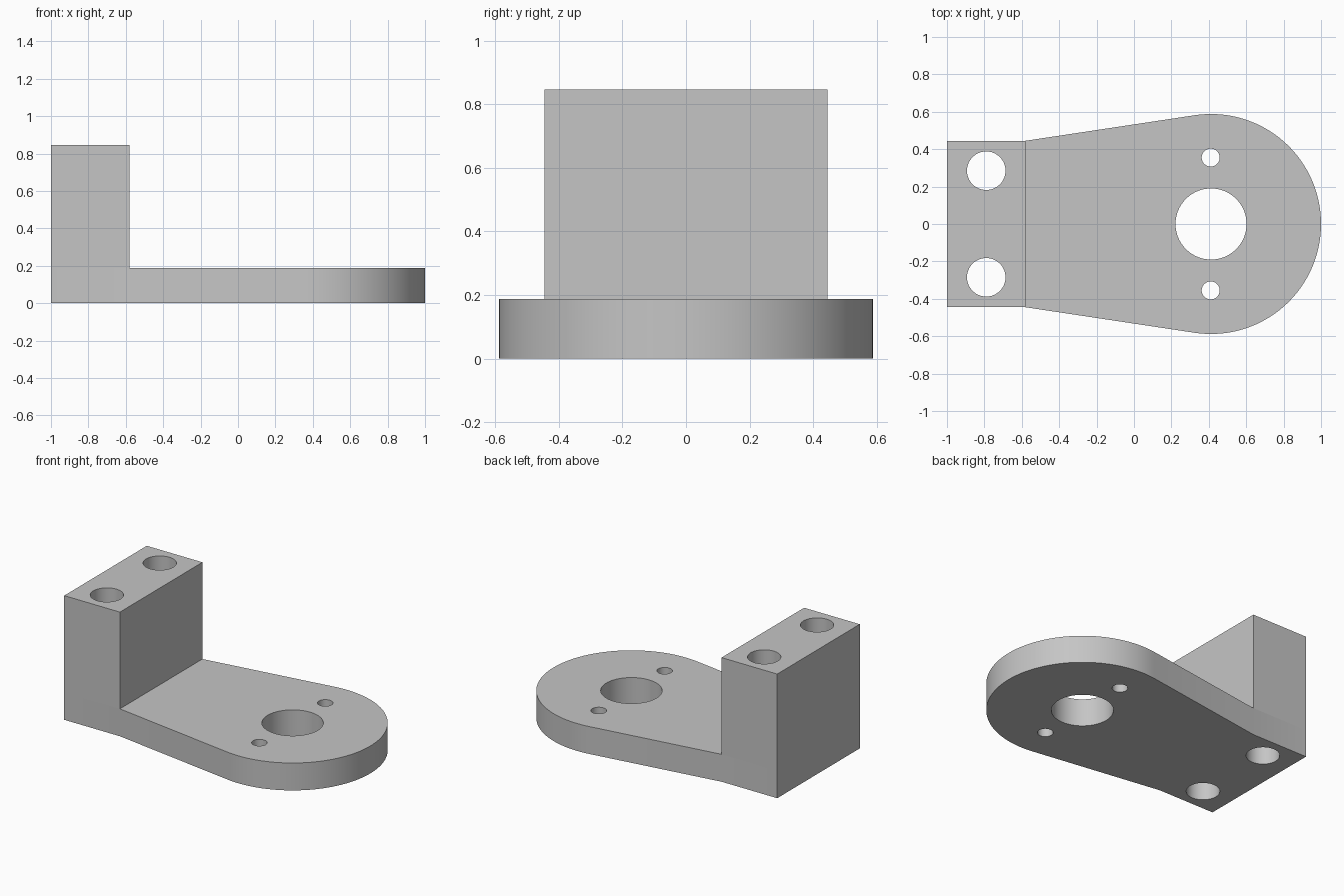
import bpy, bmesh, math

cube = bpy.data.objects.get("Cube")
if cube:
    bpy.data.objects.remove(cube, do_unlink=True)

# Main dimensions
BACK, STEP, HALF_W = -1.0, -0.58, 0.445
PLATE_H, BLOCK_H = 0.187, 0.847
CX, R = 0.412, 0.588

grey = bpy.data.materials.new("plain_grey")
grey.use_nodes = True
colour = (0.56, 0.56, 0.56, 1)
grey.diffuse_color = colour
grey.node_tree.nodes["Principled BSDF"].inputs["Base Color"].default_value = colour


def extrude_up(bm, faces, height):
    """Extrude faces upward and return the new caps."""
    out = bmesh.ops.extrude_face_region(bm, geom=faces)["geom"]
    verts = [g for g in out if isinstance(g, bmesh.types.BMVert)]
    bmesh.ops.translate(bm, verts=verts, vec=(0, 0, height))
    return [g for g in out if isinstance(g, bmesh.types.BMFace)]


def make_object(name, bm):
    bmesh.ops.recalc_face_normals(bm, faces=bm.faces[:])
    mesh = bpy.data.meshes.new(name)
    bm.to_mesh(mesh)
    bm.free()
    mesh.materials.append(grey)
    obj = bpy.data.objects.new(name, mesh)
    bpy.context.collection.objects.link(obj)
    return obj


# Footprint: rectangular block base, then a plate tapering out to a round nose
bm = bmesh.new()
corner_l = bm.verts.new((STEP, HALF_W, 0))
corner_r = bm.verts.new((STEP, -HALF_W, 0))
back_l = bm.verts.new((BACK, HALF_W, 0))
back_r = bm.verts.new((BACK, -HALF_W, 0))
run = CX - STEP
tangent = math.pi - math.atan2(HALF_W, run) - math.acos(R / math.hypot(run, HALF_W))
N = 72
nose = []
for i in range(N + 1):
    a = -tangent + 2 * tangent * i / N
    nose.append(bm.verts.new((CX + R * math.cos(a), R * math.sin(a), 0)))
block_base = bm.faces.new((back_r, corner_r, corner_l, back_l))
plate_base = bm.faces.new([corner_r] + nose + [corner_l])

# Raise the plate thickness, then the upright block
caps = extrude_up(bm, [block_base, plate_base], PLATE_H)
if not any(f.normal.z < -0.5 and f.calc_center_median().z < 0.01 for f in bm.faces):
    bottom = [e for e in bm.edges if e.is_boundary]
    bmesh.ops.holes_fill(bm, edges=bottom, sides=0)
block_top = min(caps, key=lambda f: f.calc_center_median().x)
extrude_up(bm, [block_top], BLOCK_H - PLATE_H)
bmesh.ops.dissolve_limit(bm, angle_limit=0.001, verts=bm.verts[:], edges=bm.edges[:])
bracket = make_object("bracket", bm)

# Vertical through holes: two mounting, one centre bore, two small screw holes
holes = [(CX, 0, 0.19)]
for side in (-1, 1):
    holes += [(-0.79, side * 0.285, 0.103), (CX - 0.002, side * 0.355, 0.048)]
bm = bmesh.new()
for x, y, r in holes:
    ring = bmesh.ops.create_circle(bm, cap_ends=True, segments=64, radius=r)["verts"]
    bmesh.ops.translate(bm, verts=ring, vec=(x, y, -0.1))
extrude_up(bm, bm.faces[:], BLOCK_H + 0.2)
cutter = make_object("hole_cutter", bm)

cut = bracket.modifiers.new("holes", "BOOLEAN")
cut.operation = "DIFFERENCE"
cut.solver = "EXACT"
cut.object = cutter

# Apply the cut, drop the cutter, smooth the curved walls
bpy.ops.object.select_all(action="DESELECT")
bpy.context.view_layer.objects.active = bracket
bracket.select_set(True)
bpy.ops.object.modifier_apply(modifier=cut.name)
bpy.data.objects.remove(cutter, do_unlink=True)
bpy.ops.object.shade_smooth_by_angle(angle=math.radians(30))
